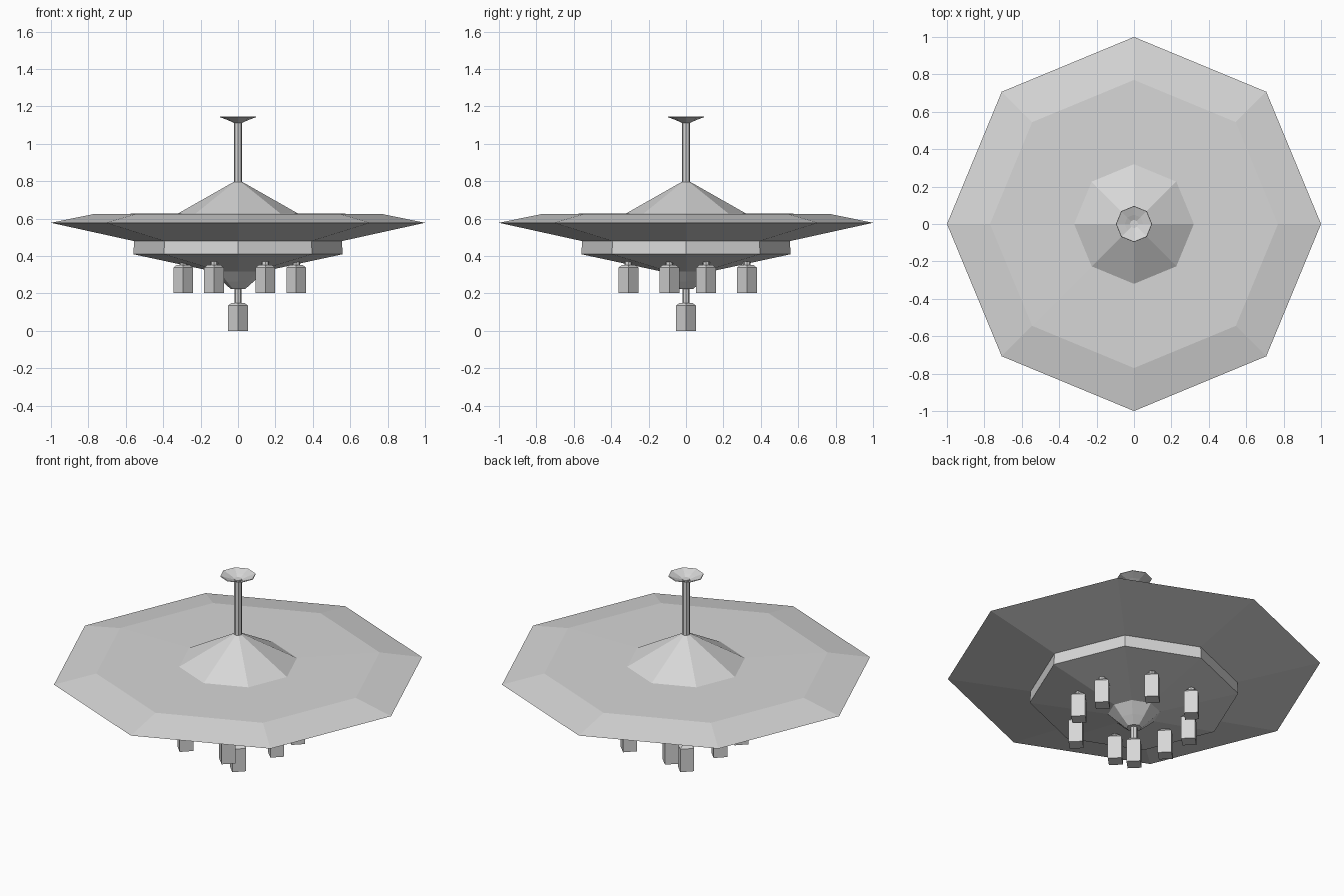
import bpy
import bmesh
from math import cos, sin, tau

cube = bpy.data.objects.get("Cube")
if cube:
    bpy.data.objects.remove(cube, do_unlink=True)

# One light grey for the whole model
grey = bpy.data.materials.new("light_grey")
grey.use_nodes = True
colour = (0.68, 0.68, 0.68, 1)
grey.diffuse_color = colour
grey.node_tree.nodes["Principled BSDF"].inputs["Base Color"].default_value = colour


def lathe(name, profile, sides=8, location=(0, 0, 0), closed=False):
    """Spin a (radius, height) profile, listed from bottom to top, into flat facets."""
    bm = bmesh.new()
    rings = [[bm.verts.new((r * cos(tau * i / sides), r * sin(tau * i / sides), z))
              for i in range(sides)] for r, z in profile]
    pairs = list(zip(rings, rings[1:]))
    if closed:
        pairs.append((rings[-1], rings[0]))
    else:
        bm.faces.new(rings[0][::-1])
        bm.faces.new(rings[-1])
    for low, high in pairs:
        for i in range(sides):
            j = (i + 1) % sides
            bm.faces.new((low[i], low[j], high[j], high[i]))
    bmesh.ops.recalc_face_normals(bm, faces=bm.faces)
    mesh = bpy.data.meshes.new(name)
    bm.to_mesh(mesh)
    bm.free()
    mesh.materials.append(grey)
    obj = bpy.data.objects.new(name, mesh)
    obj.location = location
    bpy.context.collection.objects.link(obj)
    return obj


# Saucer hull: belly cone, upright band, wide rim, flat deck and roof cone
lathe("saucer_hull", [(0.12, 0.315), (0.56, 0.41), (0.555, 0.48), (1.0, 0.578),
                      (0.77, 0.625), (0.32, 0.628), (0.022, 0.797)])

# Bulb under the belly
lathe("belly_bulb", [(0.04, 0.225), (0.085, 0.265), (0.14, 0.318)])

# Mast with an open dish on top
lathe("mast", [(0.022, 0.78), (0.022, 1.122)])
lathe("mast_dish", [(0.022, 1.112), (0.05, 1.125), (0.097, 1.143),
                    (0.095, 1.146), (0.05, 1.13), (0.022, 1.118)], closed=True)


# Hanging pods: square body with a sloped shoulder and a round stem
def pod(name, x, y, base, stem_top):
    lathe(name, [(0.053, base), (0.053, base + 0.135), (0.034, base + 0.15)],
          sides=4, location=(x, y, 0))
    lathe(name + "_stem", [(0.02, base + 0.14), (0.02, stem_top)], location=(x, y, 0))


pod("centre_pod", 0, 0, 0, 0.24)
number = 0
for px, py in ((0.302, 0.098), (0.137, 0.317)):
    for sx in (1, -1):
        for sy in (1, -1):
            number += 1
            pod(f"ring_pod_{number}", sx * px + 0.009, sy * py + 0.009, 0.203, 0.37)
